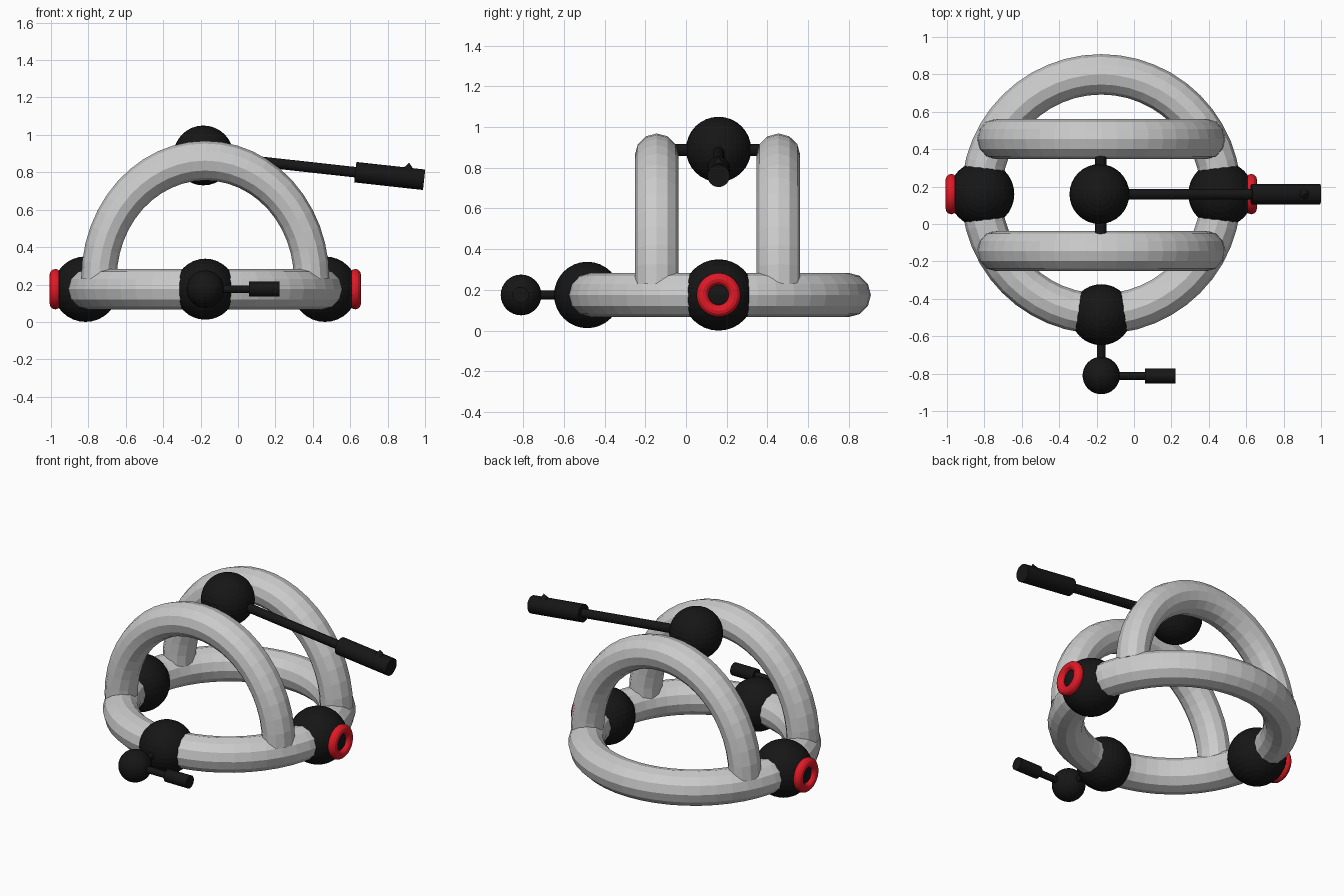
import bpy, bmesh
from mathutils import Vector, Matrix
from math import pi

if "Cube" in bpy.data.objects:
    bpy.data.objects.remove(bpy.data.objects["Cube"])

CX, CY, CZ = -0.175, 0.16, 0.175   # centre of the base ring


def material(name, colour):
    m = bpy.data.materials.new(name)
    m.diffuse_color = colour
    m.use_nodes = True
    m.node_tree.nodes["Principled BSDF"].inputs["Base Color"].default_value = m.diffuse_color
    return m


BLACK = material("black", (0.008, 0.008, 0.008, 1))
RED = material("red", (0.75, 0.01, 0.02, 1))


def finish(name, mat=None):
    ob = bpy.context.object
    ob.name = name
    if mat:
        ob.data.materials.append(mat)
    return ob


def torus(name, loc, major, minor, rot=(0, 0, 0), mat=None, seg=48, sides=12):
    bpy.ops.mesh.primitive_torus_add(location=loc, rotation=rot, major_radius=major,
                                     minor_radius=minor, major_segments=seg, minor_segments=sides)
    return finish(name, mat)


def ball(name, loc, r):
    bpy.ops.mesh.primitive_uv_sphere_add(segments=32, ring_count=16, radius=r, location=loc)
    return finish(name, BLACK)


def rod(name, a, b, r, r2=None):
    a, b = Vector(a), Vector(b)
    d = b - a
    bpy.ops.mesh.primitive_cone_add(vertices=32, radius1=r, radius2=r if r2 is None else r2,
                                    depth=d.length, location=(a + b) / 2,
                                    rotation=d.to_track_quat('Z', 'Y').to_euler())
    return finish(name, BLACK)


# Base ring
torus("base_ring", (CX, CY, CZ), 0.64, 0.108)

# Two half-ring arches standing on the base
for side, y in (("front", -0.144), ("back", 0.454)):
    arch = torus(side + "_arch", (CX, y, 0.23), 0.64, 0.107)
    bm = bmesh.new()
    bm.from_mesh(arch.data)
    bm.transform(Matrix.Diagonal((0.888, 0.988, 1, 1)))
    bm.transform(Matrix.Rotation(pi / 2, 4, 'X'))
    bmesh.ops.bisect_plane(bm, geom=bm.verts[:] + bm.edges[:] + bm.faces[:], dist=1e-5,
                           plane_co=(0, 0, 0), plane_no=(0, 0, -1), clear_outer=True)
    bmesh.ops.holes_fill(bm, edges=[e for e in bm.edges if e.is_boundary])
    bm.to_mesh(arch.data)
    bm.free()

# Side balls with red end rings
for side, s in (("left", -1), ("right", 1)):
    ball(side + "_ball", (CX + s * 0.64, CY, CZ), 0.175)
    torus(side + "_red_ring", (CX + s * 0.802, CY, CZ), 0.078, 0.03, (0, pi / 2, 0), RED)

# Front ball, stem, small ball and short handle
ball("front_ball", (CX, -0.485, CZ), 0.163)
rod("front_stem", (CX, -0.5, CZ), (CX, -0.81, CZ), 0.022)
ball("small_ball", (CX, -0.81, CZ), 0.1)
rod("short_rod", (CX, -0.812, CZ), (0.1, -0.812, CZ), 0.021)
rod("short_handle", (0.06, -0.812, CZ), (0.222, -0.812, CZ), 0.04)

# Top ball on an axle between the arches
top = Vector((-0.185, CY, 0.89))
ball("top_ball", top, 0.16)
rod("axle", (-0.178, -0.14, 0.887), (-0.178, 0.45, 0.887), 0.03)

# Long sloping rod with grip and small button
tip = Vector((0.995, CY, 0.76))
d = (tip - top).normalized()
up = Vector((-d.z, 0, d.x))
rod("long_rod", top, tip - d * 0.3, 0.028)
rod("grip", tip - d * 0.37, tip, 0.055)
base = tip - d * 0.09 + up * 0.035
rod("grip_button", base, base + up * 0.047, 0.04, 0.0)
